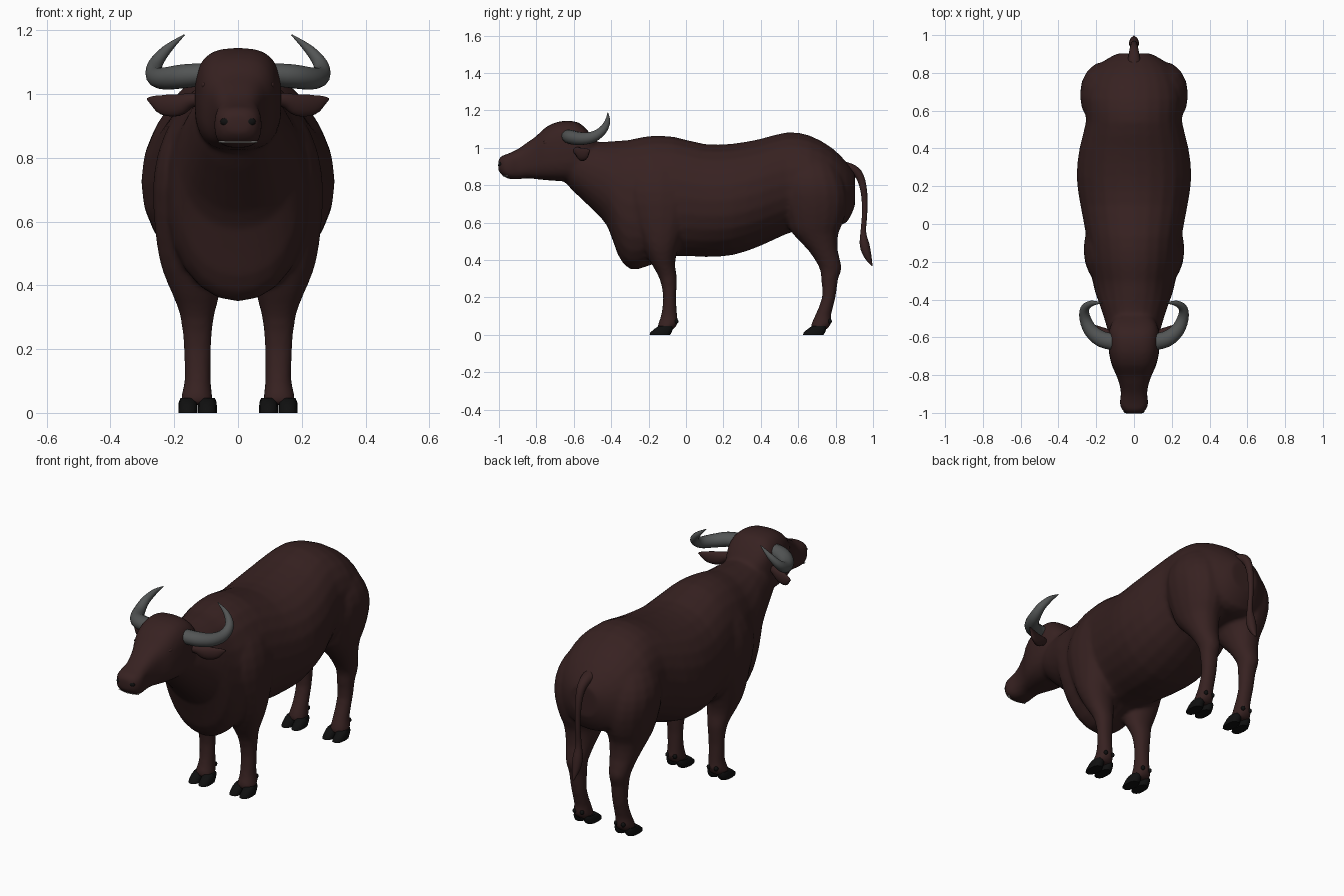
import bpy, bmesh, math
from mathutils import Vector, Matrix

if "Cube" in bpy.data.objects:
    bpy.data.objects.remove(bpy.data.objects["Cube"])


def material(name, rgb):
    m = bpy.data.materials.new(name)
    m.diffuse_color = (*rgb, 1)
    m.use_nodes = True
    m.node_tree.nodes["Principled BSDF"].inputs["Base Color"].default_value = m.diffuse_color
    return m


HIDE = material("hide", (0.038, 0.0155, 0.015))
HORN = material("horn", (0.085, 0.09, 0.09))
HOOF = material("hoof", (0.005, 0.005, 0.005))
PALE = material("pale", (0.5, 0.48, 0.45))


def refine(rows, steps):
    """Catmull-Rom interpolation between rows of numbers."""
    out, n = [], len(rows)
    for i in range(n - 1):
        p0, p1, p2, p3 = (rows[max(0, min(n - 1, i + k))] for k in (-1, 0, 1, 2))
        for s in range(steps):
            t = s / steps
            out.append([0.5 * (2 * b + (c - a) * t + (2 * a - 5 * b + 4 * c - d) * t * t
                               + (3 * b - a - 3 * c + d) * t ** 3)
                        for a, b, c, d in zip(p0, p1, p2, p3)])
    return out + [list(rows[-1])]


def finish(name, bm, mat, mirror):
    bmesh.ops.recalc_face_normals(bm, faces=bm.faces)
    me = bpy.data.meshes.new(name)
    bm.to_mesh(me)
    bm.free()
    me.materials.append(mat)
    ob = bpy.data.objects.new(name, me)
    bpy.context.collection.objects.link(ob)
    if mirror:
        ob.modifiers.new("mirror", 'MIRROR').use_mirror_merge = False
    bpy.ops.object.select_all(action='DESELECT')
    bpy.context.view_layer.objects.active = ob
    ob.select_set(True)
    bpy.ops.object.shade_smooth_by_angle(angle=math.radians(50))
    return ob


def skin(name, rings, mat, mirror):
    """Bridge rings of points and cap both ends."""
    bm = bmesh.new()
    loops = [[bm.verts.new(p) for p in r] for r in rings]
    n = len(loops[0])
    for a, b in zip(loops, loops[1:]):
        for i in range(n):
            j = (i + 1) % n
            bm.faces.new((a[i], a[j], b[j], b[i]))
    bm.faces.new(loops[0])
    bm.faces.new(loops[-1])
    return finish(name, bm, mat, mirror)


def angles(n, power):
    for i in range(n):
        a = 2 * math.pi * i / n
        c, s = math.cos(a), math.sin(a)
        yield (math.copysign(abs(c) ** (2 / power), c), math.copysign(abs(s) ** (2 / power), s))


def trunk(name, rows, mat=HIDE, n=24, power=2.1):
    """Loft along y; rows are (y, z low, z high, half width)."""
    rings = [[(w * c, y, (lo + hi) / 2 + (hi - lo) / 2 * s) for c, s in angles(n, power)]
             for y, lo, hi, w in refine(rows, 2)]
    return skin(name, rings, mat, False)


def limb(name, rows, mat=HIDE, n=16, power=2.1, dy=0.0, steps=2):
    """Mirrored loft along z; rows are (z, y low, y high, x inner, x outer)."""
    rings = [[((x0 + x1) / 2 + (x1 - x0) / 2 * c, dy + (y0 + y1) / 2 + (y1 - y0) / 2 * s, z)
              for c, s in angles(n, power)] for z, y0, y1, x0, x1 in refine(rows, steps)]
    return skin(name, rings, mat, True)


def tube(name, rows, ref, mat=HIDE, n=14, mirror=False):
    """Tapered tube; rows are (x, y, z, radius across, radius along ref)."""
    rows = refine(rows, 3)
    pts = [Vector(r[:3]) for r in rows]
    rings = []
    for i, r in enumerate(rows):
        t = (pts[min(i + 1, len(pts) - 1)] - pts[max(i - 1, 0)]).normalized()
        u = t.cross(Vector(ref)).normalized()
        v = u.cross(t)
        rings.append([pts[i] + u * (r[3] * c) + v * (r[4] * s) for c, s in angles(n, 2)])
    return skin(name, rings, mat, mirror)


def ball(name, centre, size, mat):
    bm = bmesh.new()
    bmesh.ops.create_uvsphere(bm, u_segments=12, v_segments=8, radius=1,
                              matrix=Matrix.Translation(centre) @ Matrix.Diagonal((*size, 1)))
    return finish(name, bm, mat, True)


# Body from neck to rump
body = trunk("body", [
    (-.66, .83, 1.04, .10), (-.60, .765, 1.045, .128), (-.50, .67, 1.033, .158),
    (-.42, .58, 1.033, .185), (-.365, .43, 1.038, .205), (-.30, .35, 1.043, .22),
    (-.20, .368, 1.063, .24), (-.07, .42, 1.06, .252), (.10, .416, 1.02, .284),
    (.25, .426, 1.022, .304), (.40, .476, 1.048, .289), (.54, .54, 1.083, .255),
    (.66, .57, 1.066, .26), (.78, .58, 1.0, .23), (.86, .60, .92, .165), (.903, .69, .86, .085)])

# Head
head = trunk("head", [
    (-1.004, .88, .932, .036), (-.987, .857, .956, .061), (-.95, .834, .969, .076),
    (-.90, .831, .993, .069), (-.85, .837, 1.028, .077), (-.80, .832, 1.063, .094),
    (-.75, .827, 1.11, .117), (-.68, .822, 1.141, .133), (-.60, .825, 1.143, .137),
    (-.55, .85, 1.118, .13), (-.50, .88, 1.06, .105), (-.46, .92, 1.0, .05)], power=2.9)

# Front legs with shoulders
front = limb("front_leg", [
    (.025, -.155, -.07, .078, .178), (.06, -.15, -.043, .08, .178), (.10, -.135, -.046, .085, .168),
    (.20, -.122, -.053, .084, .171), (.30, -.142, -.047, .075, .181), (.37, -.18, -.058, .057, .206),
    (.45, -.22, -.045, .05, .239), (.55, -.26, -.01, .055, .258), (.70, -.31, .04, .06, .267),
    (.82, -.31, .04, .05, .25), (.93, -.26, .01, .05, .20), (1.0, -.20, -.06, .06, .12)])

# Hind legs with haunches
hind = limb("hind_leg", [
    (.025, .665, .75, .078, .178), (.06, .67, .778, .08, .178), (.10, .688, .775, .085, .168),
    (.20, .727, .8, .086, .168), (.30, .722, .814, .082, .177), (.36, .712, .833, .078, .187),
    (.45, .655, .812, .06, .21), (.54, .57, .815, .04, .237), (.60, .54, .84, .025, .257),
    (.70, .515, .862, .01, .28), (.80, .51, .852, .01, .285), (.90, .52, .81, .01, .248),
    (1.0, .55, .74, .02, .155), (1.04, .60, .70, .04, .09)])

# Blend the overlapping hide parts into one continuous skin
bpy.ops.object.select_all(action='DESELECT')
for ob in (body, head, front, hind):
    ob.select_set(True)
bpy.context.view_layer.objects.active = body
bpy.ops.object.convert(target='MESH')
bpy.ops.object.join()
remesh = body.modifiers.new("blend", 'REMESH')
remesh.mode, remesh.voxel_size, remesh.use_smooth_shade = 'VOXEL', 0.011, True
soften = body.modifiers.new("soften", 'SMOOTH')
soften.factor, soften.iterations = 0.5, 8

# Cloven hooves and dewclaws
for foot, dy in (("front", 0), ("hind", .82)):
    for side, x0, x1 in (("inner", .066, .126), ("outer", .127, .187)):
        limb(f"{foot}_hoof_{side}", [
            (0, -.194, -.085, x0, x1), (.012, -.192, -.077, x0, x1),
            (.032, -.168, -.07, x0 + .001, x1 - .001),
            (.046, -.148, -.073, x0 + .006, x1 - .006)], HOOF, n=12, power=2.5, dy=dy, steps=1)
    for side, x in (("inner", .105), ("outer", .15)):
        ball(f"{foot}_dewclaw_{side}", (x, dy - .052, .072), (.011, .012, .013), HOOF)

# Horns sweeping out, back and up
tube("horn", [
    (.10, -.625, 1.062, .044, .036), (.17, -.61, 1.056, .043, .038), (.228, -.565, 1.049, .037, .035),
    (.259, -.50, 1.057, .03, .03), (.26, -.447, 1.092, .023, .023),
    (.223, -.42, 1.14, .015, .015), (.168, -.418, 1.186, .002, .002)], (0, 0, 1), HORN, mirror=True)

# Drooping leaf-shaped ears
tube("ear", [
    (.11, -.59, .985, .02, .018), (.15, -.575, .98, .022, .024), (.19, -.56, .965, .02, .035),
    (.235, -.54, .967, .014, .032), (.265, -.525, .979, .008, .017),
    (.285, -.515, .985, .002, .003)], (0, 0, 1), mirror=True)

# Tail with tuft
tube("tail", [
    (0, .83, .90, .03, .04), (0, .89, .885, .026, .03), (0, .93, .845, .022, .022),
    (0, .952, .76, .017, .017), (0, .955, .65, .014, .014), (0, .948, .55, .015, .016),
    (0, .955, .48, .026, .026), (0, .972, .42, .02, .022), (0, .996, .367, .002, .003)], (1, 0, 0))

# Eyes, nostrils and lip line
ball("eye", (.103, -.745, 1.028), (.012, .018, .012), HIDE)
ball("nostril", (.037, -.99, .913), (.019, .013, .014), HOOF)
tube("lip", [(-.058, -.958, .85, .01, .003), (0, -.972, .85, .01, .003),
             (.058, -.958, .85, .01, .003)], (0, 0, 1), PALE, n=8)
